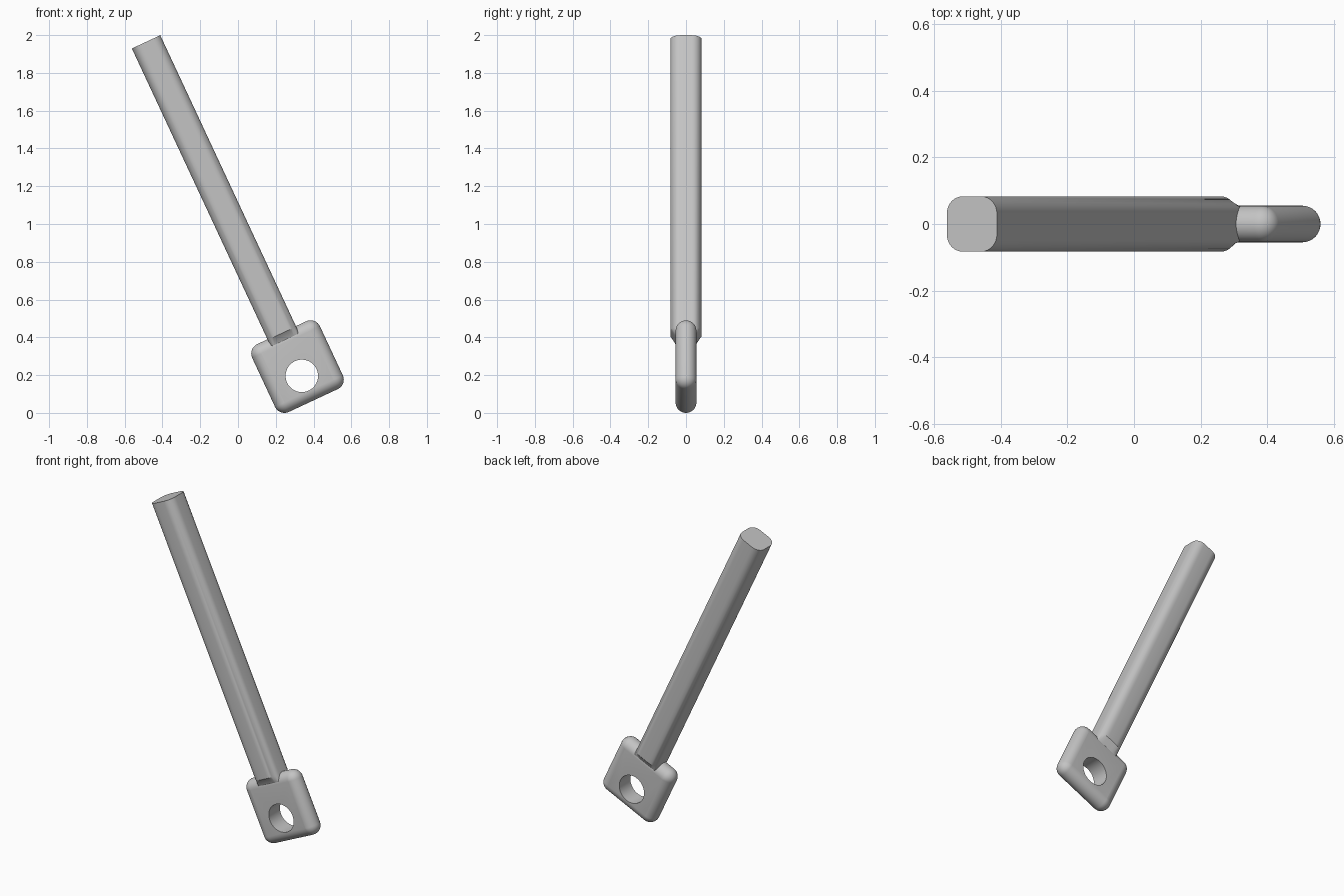
import bpy, bmesh, math
from mathutils import Matrix

if "Cube" in bpy.data.objects:
    bpy.data.objects.remove(bpy.data.objects["Cube"], do_unlink=True)

TILT = math.radians(-25)
PLACE = Matrix.Translation((0.315, 0, 0.245)) @ Matrix.Rotation(TILT, 4, 'Y')
EDGE = 0.055          # rounding radius, half the block thickness
BLOCK = 0.396         # block side
ROD = 0.083           # half width of the rod
ROD_CORNER = 0.052

grey = bpy.data.materials.new("light grey")
grey.use_nodes = True
grey.diffuse_color = (0.55, 0.55, 0.55, 1)
grey.node_tree.nodes["Principled BSDF"].inputs["Base Color"].default_value = grey.diffuse_color


def make_object(name, bm):
    bmesh.ops.recalc_face_normals(bm, faces=bm.faces[:])
    mesh = bpy.data.meshes.new(name)
    bm.to_mesh(mesh)
    bm.free()
    mesh.materials.append(grey)
    obj = bpy.data.objects.new(name, mesh)
    bpy.context.collection.objects.link(obj)
    obj.matrix_world = PLACE
    return obj


def activate(obj):
    bpy.ops.object.select_all(action='DESELECT')
    obj.select_set(True)
    bpy.context.view_layer.objects.active = obj


def rounded_square(half, radius, steps=8):
    inner = half - radius
    points = []
    for corner, (sx, sy) in enumerate([(1, 1), (-1, 1), (-1, -1), (1, -1)]):
        for i in range(steps + 1):
            a = (corner + i / steps) * math.pi / 2
            points.append((sx * inner + radius * math.cos(a),
                           sy * inner + radius * math.sin(a)))
    return points


def loft(rings):
    bm = bmesh.new()
    loops = [[bm.verts.new(p) for p in ring] for ring in rings]
    for low, high in zip(loops, loops[1:]):
        n = len(low)
        for i in range(n):
            j = (i + 1) % n
            bm.faces.new((low[i], low[j], high[j], high[i]))
    bm.faces.new(loops[0])
    bm.faces.new(loops[-1])
    return bm


# Rod: rounded square bar, its lower end narrowing into the block
profile = rounded_square(ROD, ROD_CORNER)
rings = []
for z, limit in [(0.13, 0.05), (0.155, 0.053), (0.195, ROD), (1.897, ROD)]:
    rings.append([(x, max(-limit, min(limit, y)), z) for x, y in profile])
rod = make_object("rod", loft(rings))

# Eye block: square plate with fully rounded rim and corners
inner = BLOCK / 2 - EDGE
rings = []
for i in range(17):
    t = math.radians(-89 + 178 * i / 16)
    r = EDGE * math.cos(t)
    rings.append([(x, EDGE * math.sin(t), z) for x, z in rounded_square(inner + r, r)])
block = make_object("eye_block", loft(rings))

# Round through hole
bm = bmesh.new()
bmesh.ops.create_cone(bm, cap_ends=True, segments=48, radius1=0.086, radius2=0.086,
                      depth=0.4, matrix=Matrix.Translation((0, 0, -0.054))
                      @ Matrix.Rotation(math.pi / 2, 4, 'X'))
cutter = make_object("hole_cutter", bm)
cutter.hide_render = True
hole = block.modifiers.new("hole", 'BOOLEAN')
hole.operation = 'DIFFERENCE'
hole.solver = 'EXACT'
hole.object = cutter
bpy.context.view_layer.update()
activate(block)
bpy.ops.object.modifier_apply(modifier="hole")
bpy.data.objects.remove(cutter, do_unlink=True)

for obj in (rod, block):
    activate(obj)
    bpy.ops.object.shade_smooth_by_angle(angle=math.radians(30))
